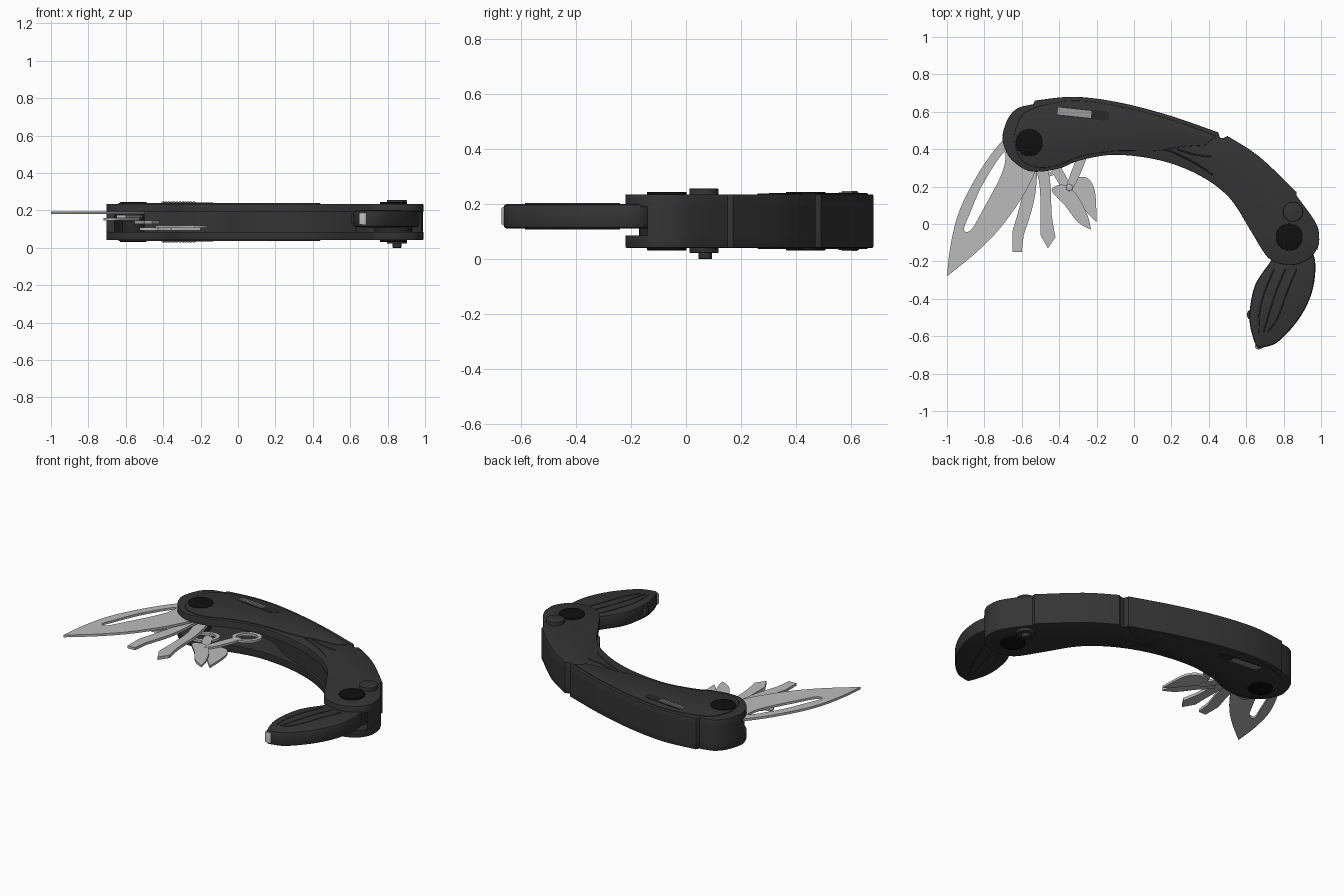
import bpy, bmesh, math
from mathutils import Vector, Matrix

if "Cube" in bpy.data.objects:
    bpy.data.objects.remove(bpy.data.objects["Cube"])

MID = 0.1375          # height of the handle's middle plane
HEAD = Vector((-0.56, 0.435))
TAIL = Vector((0.83, -0.07))


def material(name, value):
    mat = bpy.data.materials.new(name)
    mat.use_nodes = True
    colour = (value, value, value, 1)
    mat.diffuse_color = colour
    mat.node_tree.nodes["Principled BSDF"].inputs["Base Color"].default_value = colour
    return mat


charcoal = material("charcoal", 0.035)
shadow_grey = material("shadow grey", 0.022)
black = material("black", 0.005)
steel = material("steel", 0.5)
slider_steel = material("slider steel", 0.33)


def add(name, mesh, mat, smooth=True):
    obj = bpy.data.objects.new(name, mesh)
    bpy.context.scene.collection.objects.link(obj)
    mesh.materials.clear()
    mesh.materials.append(mat)
    if smooth:
        bpy.ops.object.select_all(action="DESELECT")
        obj.select_set(True)
        bpy.context.view_layer.objects.active = obj
        bpy.ops.object.shade_smooth_by_angle(angle=math.radians(28))
    return obj


def rounded(points, steps=5):
    """Closed smooth outline through points in hundredths; a doubled point is a corner."""
    pts = [Vector(p) / 100 for p in points]
    out = []
    for i, b in enumerate(pts):
        a, c, d = pts[i - 1], pts[(i + 1) % len(pts)], pts[(i + 2) % len(pts)]
        if b == c:
            continue
        for k in range(steps):
            t = k / steps
            out.append(b + 0.5 * t * ((c - a) + t * (2 * a - 5 * b + 4 * c - d
                                                     + t * (3 * b - a - 3 * c + d))))
    return out


def circle(centre, rx, ry=None, turn=0.0, count=32):
    rot = Matrix.Rotation(turn, 2)
    angles = [math.tau * i / count for i in range(count)]
    return [Vector(centre) + rot @ Vector((rx * math.cos(a), (ry or rx) * math.sin(a)))
            for a in angles]


def slab(name, outline, start, end, mat, bevel=0.0, both=False):
    """Extrude an outline from start to end height; bevel the end cap or both caps."""
    bm = bmesh.new()
    base = bm.faces.new([bm.verts.new((p.x, p.y, start)) for p in outline])
    cap = bmesh.ops.extrude_face_region(bm, geom=[base], use_keep_orig=True)["geom"]
    moved = [g for g in cap if isinstance(g, bmesh.types.BMVert)]
    bmesh.ops.translate(bm, vec=(0, 0, end - start), verts=moved)
    heights = (start, end) if both else (end,)
    if bevel:
        rims = [e for e in bm.edges for h in heights
                if all(abs(v.co.z - h) < 1e-5 for v in e.verts)]
        bmesh.ops.bevel(bm, geom=rims, offset=bevel, segments=2, profile=0.5,
                        affect="EDGES", clamp_overlap=True)
    bmesh.ops.recalc_face_normals(bm, faces=bm.faces)
    mesh = bpy.data.meshes.new(name)
    bm.to_mesh(mesh)
    bm.free()
    return add(name, mesh, mat)


def curve_mesh(name, curve, mat):
    temp = bpy.data.objects.new(name + "_path", curve)
    bpy.context.scene.collection.objects.link(temp)
    graph = bpy.context.evaluated_depsgraph_get()
    mesh = bpy.data.meshes.new_from_object(temp.evaluated_get(graph))
    bpy.data.objects.remove(temp)
    return add(name, mesh, mat)


def sheet(name, outlines, z, thick=0.014, mat=steel):
    """Flat sheet part; outlines after the first cut holes."""
    curve = bpy.data.curves.new(name, "CURVE")
    curve.dimensions, curve.fill_mode, curve.extrude = "2D", "BOTH", thick / 2
    for outline in outlines:
        spline = curve.splines.new("POLY")
        spline.points.add(len(outline) - 1)
        for point, p in zip(spline.points, outline):
            point.co = (p.x, p.y, 0, 1)
        spline.use_cyclic_u = True
    obj = curve_mesh(name, curve, mat)
    obj.data.transform(Matrix.Translation((0, 0, z)))
    return obj


def ridge(name, points, z, mat=charcoal, radius=0.004):
    """Thin raised line through points in hundredths."""
    curve = bpy.data.curves.new(name, "CURVE")
    curve.dimensions, curve.bevel_depth, curve.bevel_resolution = "3D", radius, 1
    path = rounded([points[0]] + points + [points[-1]])
    path = path[:5 * (len(points) - 1)]
    spline = curve.splines.new("POLY")
    spline.points.add(len(path) - 1)
    for point, p in zip(spline.points, path):
        point.co = (p.x, p.y, z, 1)
    return curve_mesh(name, curve, mat)


# Handle: the outer spine edge is shared by the side plates and the core
spine = [(-70, 43), (-70, 49), (-67, 57), (-62, 62), (-54, 64), (-54, 64), (-53, 66), (-53, 66),
         (-32, 68), (-8, 65), (19, 58), (45, 49), (45, 49), (46, 46), (46, 46), (48, 46),
         (48, 46), (50, 47), (50, 47), (67, 36), (87, 17), (87, 17), (87, 15), (87, 15),
         (97, 1), (99, -7)]
belly = [(98, -13), (93, -19), (84, -22), (75, -20), (70, -16), (62, -3), (51, 14), (35, 26),
         (14, 34), (-10, 37), (-29, 34), (-39, 30), (-50, 28), (-58, 29), (-66, 35)]
cavity = [(98, -14), (98, -14), (87, 0), (73, 5), (63, 1), (63, 1), (51, 16), (35, 28), (14, 36),
          (0, 43), (-14, 52), (-42, 55), (-60, 53), (-66, 42), (-66, 42)]
plate_outline = rounded(spine + belly)
slab("handle_core", rounded(spine + cavity), MID - 0.053, MID + 0.053, charcoal)

grip = rounded([(-64, 46), (-60, 58), (-51, 63), (-51, 63), (-32, 66), (-8, 63), (19, 56),
                (44, 47), (44, 47), (38, 42), (38, 42), (24, 41), (10, 39), (-10, 39),
                (-29, 36), (-39, 32), (-50, 30), (-60, 34)])
SLIDE = Matrix.Rotation(math.radians(-6), 2)

for side, sign in (("upper", 1), ("lower", -1)):
    def level(height):
        return MID + sign * height

    slab(side + "_plate", plate_outline, level(0.053), level(0.097), charcoal, 0.016)
    slab(side + "_grip_panel", grip, level(0.095), level(0.102), charcoal, 0.004)
    for label, centre in (("head", HEAD), ("tail", TAIL)):
        slab(f"{side}_{label}_pivot", circle(centre, 0.072), level(0.09), level(0.106),
             black, 0.003)
    ridge(side + "_swoosh", [(-12, 40), (12, 41), (30, 34), (44, 25)], level(0.097))
    ridge(side + "_short_swoosh", [(23, 40), (33, 37), (43, 36)], level(0.097))

    # Lock slider in its slot
    slot = circle((-0.27, 0.59), 0.026)
    slot = [p + SLIDE @ Vector((0.112 if p.x > -0.27 else -0.112, 0)) for p in slot]
    slab(side + "_slider_slot", slot, level(0.1), level(0.104), shadow_grey)

    def slider_bar(name, x, half, top):
        corners = [(-half, -0.019), (half, -0.019), (half, 0.019), (-half, 0.019)]
        shape = [Vector((-0.318, 0.595)) + SLIDE @ Vector((x + cx, cy)) for cx, cy in corners]
        slab(name, shape, level(0.1), level(top), slider_steel)

    slider_bar(side + "_slider", 0, 0.09, 0.106)
    for i in range(12):
        slider_bar(f"{side}_slider_rib_{i + 1}", -0.0825 + i * 0.015, 0.004, 0.109)

# Lock button beside the tail pivot
button = (0.85, 0.065)
slab("button_top", circle(button, 0.053), 0.22, 0.256, charcoal, 0.004)
slab("button_base", circle(button, 0.053), 0.06, 0.022, charcoal, 0.004)
slab("button_pin", circle((0.85, 0.07), 0.025), 0.03, 0, charcoal, 0.003)

# Folding arm
arm = rounded([(73, -20), (65, -32), (62, -45), (62, -54), (64, -62), (64, -62), (66, -66),
               (69, -66), (69, -66), (77, -63), (88, -51), (95, -37), (97, -22), (94, -14),
               (84, -11), (76, -14)])
slab("folding_arm", arm, 0.11, 0.2, charcoal, 0.014, both=True)
slab("arm_knuckle", circle(TAIL, 0.1), 0.085, 0.19, shadow_grey)
for z, side in ((0.2, "upper"), (0.11, "lower")):
    for i, bend in enumerate((0, 6, 12)):
        ridge(f"{side}_arm_line_{i + 1}",
              [(75 + bend, -24), (70 + bend, -36), (67 + bend * 0.8, -48 - bend * 0.2),
               (67 + bend * 0.3, -60 + bend * 0.1)], z, radius=0.003)
slab("arm_thumb_stud", circle((0.62, -0.485), 0.016, 0.024), 0.13, 0.18, charcoal, 0.004)
slab("arm_tip_catch", circle((0.668, -0.652), 0.022, 0.018), 0.125, 0.188, steel, 0.006)

# Main blade with its long cut-out
blade = rounded([(-62, 50), (-70, 45), (-82, 29), (-93, 8), (-98, -11), (-100, -28),
                 (-100, -28), (-83, -14), (-69, 1), (-56, 21), (-50, 40)])
blade_hole = rounded([(-70, 38), (-81, 21), (-88, 5), (-91, -3), (-87, -3), (-80, 9),
                      (-72, 24), (-69, 33)])
sheet("main_blade", [blade, blade_hole], 0.188)

# Small drivers fanned out around the head pivot
sheet("flat_driver", [rounded([(-60, 44), (-58, 24), (-61, 10), (-65, -4), (-65, -4),
                               (-65, -15), (-65, -15), (-60, -15), (-60, -15), (-59, -6),
                               (-59, -6), (-54, 10), (-52, 24), (-52, 44)])], 0.166, 0.016)
sheet("cross_driver", [rounded([(-57, 44), (-51, 24), (-50, 8), (-50, -6), (-50, -6),
                                (-46, -13), (-46, -13), (-42, -7), (-42, -7), (-44, 5),
                                (-45, 24), (-50, 44)])], 0.137, 0.018)
sheet("bottle_opener", [rounded([(-58, 44), (-64, 26), (-68, 20), (-72, 19), (-70, 14),
                                 (-66, 13), (-62, 18), (-56, 28), (-52, 44)])], 0.152, 0.012)

# Scissors: two crossed halves with finger loops
sheet("scissor_blade_left", [rounded([(-44, 18), (-38, 21), (-31, 16), (-25, 5), (-23, -3),
                                      (-23, -3), (-30, 1), (-37, 10)])], 0.112)
sheet("scissor_blade_right", [rounded([(-35, 23), (-26, 25), (-21, 18), (-20, 1),
                                       (-20, 1), (-25, 6), (-32, 14), (-37, 18)])], 0.1)
sheet("scissor_shank_left", [rounded([(-45, 31), (-41, 33), (-34, 20), (-37, 17)])], 0.1)
sheet("scissor_shank_right", [rounded([(-29, 38), (-25, 37), (-31, 22), (-35, 18),
                                       (-36, 21)])], 0.112)
for label, centre, z in (("left", (-0.45, 0.32), 0.1), ("right", (-0.24, 0.43), 0.112)):
    sheet(f"scissor_loop_{label}", [circle(centre, 0.085, 0.06, 0.6),
                                    circle(centre, 0.062, 0.038, 0.6)], z)
slab("scissor_rivet", circle((-0.345, 0.195), 0.018, count=16), 0.09, 0.122, steel, 0.003)
slab("tool_axle", circle(HEAD, 0.06), 0.07, 0.205, shadow_grey)
